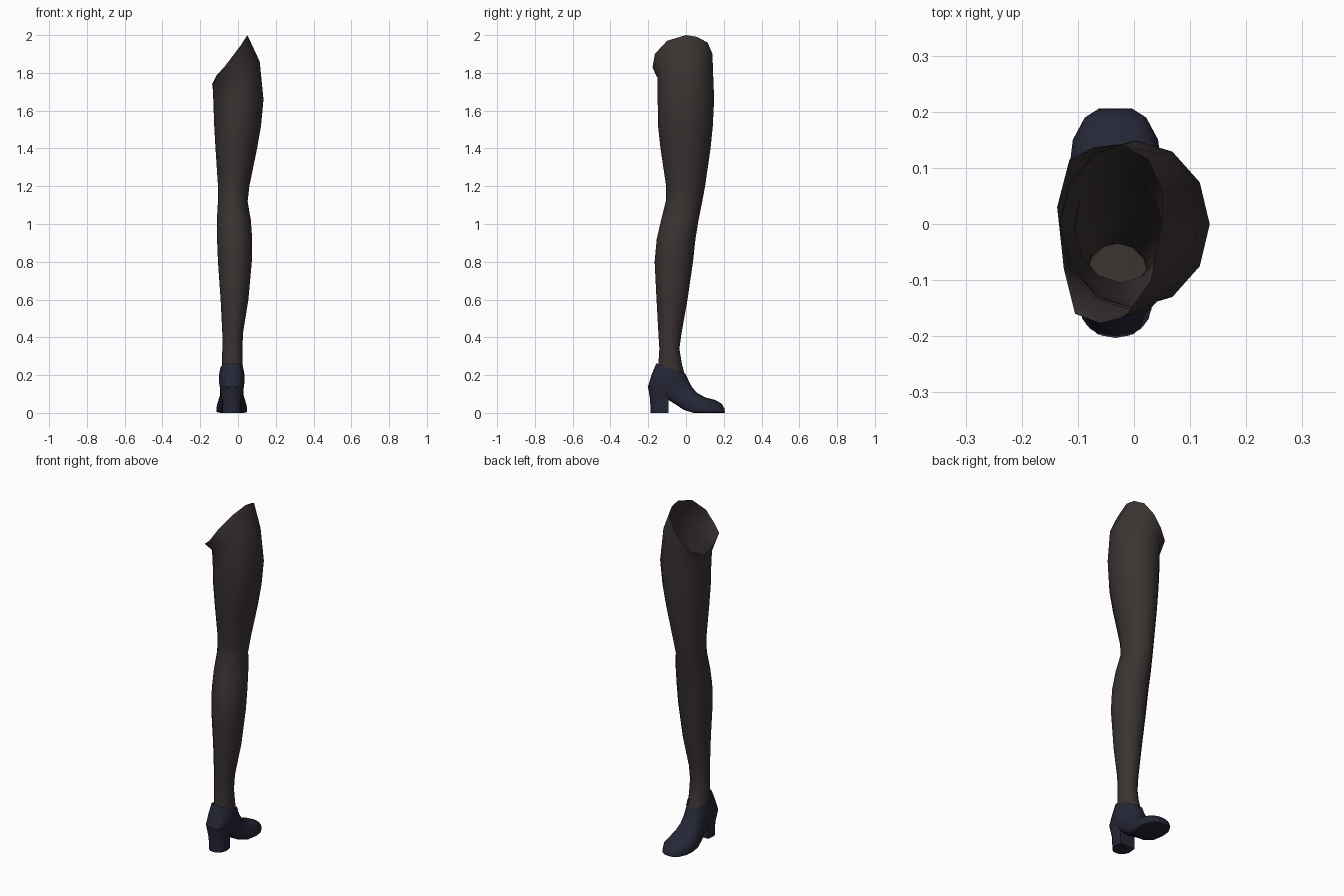
import bpy, math

N = 12  # sides of the leg


def material(name, rgb):
    m = bpy.data.materials.new(name)
    m.diffuse_color = (*rgb, 1)
    return m


stocking = material("dark brown stocking", (0.043, 0.033, 0.032))
navy = material("navy leather", (0.019, 0.020, 0.038))


def loft(name, rings, mat, cap_start=False, cap_end=False, angle=50):
    """Skin a list of equal-length closed rings."""
    n = len(rings[0])
    verts = [p for r in rings for p in r]
    faces = []
    for i in range(len(rings) - 1):
        for k in range(n):
            a, b = i * n + k, i * n + (k + 1) % n
            faces.append((a, b, b + n, a + n))
    if cap_start:
        faces.append(tuple(reversed(range(n))))
    if cap_end:
        faces.append(tuple(range(len(verts) - n, len(verts))))
    me = bpy.data.meshes.new(name)
    me.from_pydata(verts, [], faces)
    me.materials.append(mat)
    ob = bpy.data.objects.new(name, me)
    bpy.context.collection.objects.link(ob)
    bpy.ops.object.select_all(action='DESELECT')
    ob.select_set(True)
    bpy.context.view_layer.objects.active = ob
    bpy.ops.object.mode_set(mode='EDIT')
    bpy.ops.mesh.select_all(action='SELECT')
    bpy.ops.mesh.normals_make_consistent(inside=False)
    bpy.ops.object.mode_set(mode='OBJECT')
    bpy.ops.object.shade_smooth_by_angle(angle=math.radians(angle))
    return ob


# Leg: z, x min, x max, y min, y max
leg_rows = [
    (0.20, -0.088, 0.026, -0.150, -0.006),
    (0.26, -0.085, 0.025, -0.146, -0.022),
    (0.34, -0.083, 0.024, -0.141, -0.035),
    (0.42, -0.083, 0.026, -0.146, -0.024),
    (0.60, -0.092, 0.055, -0.156, 0.008),
    (0.80, -0.106, 0.073, -0.166, 0.037),
    (0.92, -0.111, 0.075, -0.155, 0.050),
    (1.02, -0.112, 0.068, -0.132, 0.066),
    (1.12, -0.106, 0.051, -0.107, 0.086),
    (1.20, -0.106, 0.060, -0.105, 0.101),
    (1.40, -0.119, 0.101, -0.135, 0.130),
    (1.52, -0.126, 0.122, -0.148, 0.142),
    (1.66, -0.131, 0.135, -0.150, 0.149),
]
rings = []
for z, x0, x1, y0, y1 in leg_rows:
    rings.append([((x0 + x1) / 2 + (x1 - x0) / 2 * math.cos(2 * math.pi * k / N),
                   (y0 + y1) / 2 + (y1 - y0) / 2 * math.sin(2 * math.pi * k / N), z)
                  for k in range(N)])
# tilted ring below the hip cut
rings.append([(-0.009 + 0.124 * math.cos(2 * math.pi * k / N),
               -0.004 + 0.148 * math.sin(2 * math.pi * k / N),
               1.785 + 0.075 * math.cos(2 * math.pi * k / N)) for k in range(N)])
# slanted open rim
rings.append([(0.05, 0, 2.0), (0.05, 0.06, 1.99), (0.025, 0.115, 1.96),
              (-0.02, 0.14, 1.9), (-0.07, 0.137, 1.835), (-0.115, 0.115, 1.785),
              (-0.137, 0.03, 1.74), (-0.125, -0.08, 1.755), (-0.105, -0.16, 1.79),
              (-0.06, -0.177, 1.83), (-0.015, -0.165, 1.9), (0.03, -0.1, 1.97)])
loft("leg", rings, stocking, cap_start=True, angle=60)

# Shoe upper: bottom (y, z), top (y, z), half width, height of widest line, bottom squareness
shoe_rows = [
    (0.206, 0.000, 0.204, 0.022, 0.030, 0.3, 0.3),
    (0.190, 0.000, 0.188, 0.050, 0.055, 0.25, 0.3),
    (0.150, 0.000, 0.150, 0.070, 0.076, 0.25, 0.3),
    (0.100, 0.000, 0.105, 0.081, 0.082, 0.25, 0.3),
    (0.040, 0.000, 0.062, 0.103, 0.077, 0.3, 0.35),
    (-0.01, 0.015, 0.034, 0.133, 0.068, 0.35, 0.4),
    (-0.06, 0.048, 0.016, 0.165, 0.062, 0.4, 0.5),
    (-0.12, 0.085, 0.006, 0.190, 0.062, 0.45, 0.6),
    (-0.202, 0.135, 0.000, 0.200, 0.068, 0.45, 0.8),
    (-0.183, 0.200, -0.003, 0.206, 0.067, 0.5, 0.9),
    (-0.157, 0.263, -0.006, 0.207, 0.061, 0.5, 0.9),
]
M = 16
rings = []
for yb, zb, yt, zt, hw, mid, e in shoe_rows:
    ring = []
    for k in range(M):
        a = 2 * math.pi * k / M
        c, s = math.cos(a), math.sin(a)
        p = e if s < 0 else 0.85
        x = -0.033 + hw * math.copysign(abs(c) ** p, c)
        v = math.copysign(abs(s) ** p, s)
        t = mid + v * (mid if s < 0 else 1 - mid)
        ring.append((x, yb + (yt - yb) * t, zb + (zt - zb) * t))
    rings.append(ring)
loft("shoe_upper", rings, navy, cap_start=True, angle=50)

# Heel block: rounded at the back, flat at the breast
heel = []
for z, y0, y1, hw in [(0, -0.188, -0.093, 0.052), (0.07, -0.190, -0.093, 0.052),
                      (0.12, -0.198, -0.075, 0.060), (0.145, -0.203, -0.07, 0.064)]:
    ring = [(-0.033 + hw * math.cos(math.pi * k / 8),
             y0 + 0.055 - 0.055 * math.sin(math.pi * k / 8), z) for k in range(9)]
    heel.append(ring + [(-0.033 - hw * 0.9, y1, z), (-0.033 + hw * 0.9, y1, z)])
loft("shoe_heel", heel, navy, cap_start=True, cap_end=True, angle=40)
